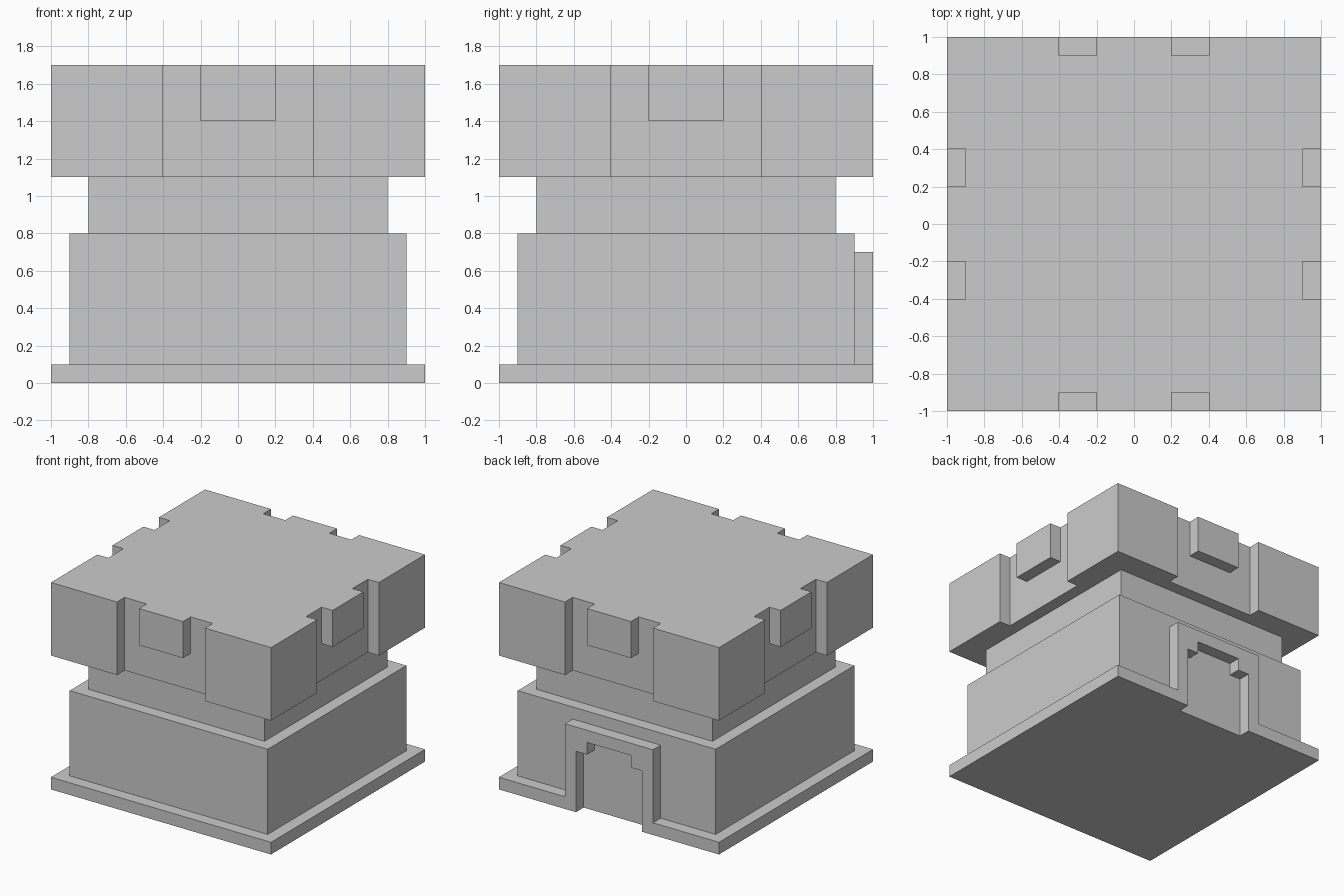
import bpy
import bmesh
from mathutils import Matrix, Vector
from math import pi

if "Cube" in bpy.data.objects:
    bpy.data.objects.remove(bpy.data.objects["Cube"])


def prism(name, outline, depth, matrix=None):
    """Extrude a flat outline along z, then place it with a matrix."""
    bm = bmesh.new()
    face = bm.faces.new([bm.verts.new((x, y, 0)) for x, y in outline])
    ext = bmesh.ops.extrude_face_region(bm, geom=[face])
    top = [v for v in ext["geom"] if isinstance(v, bmesh.types.BMVert)]
    bmesh.ops.translate(bm, verts=top, vec=(0, 0, depth))
    bmesh.ops.recalc_face_normals(bm, faces=bm.faces)
    if matrix is not None:
        bm.transform(matrix)
    mesh = bpy.data.meshes.new(name)
    bm.to_mesh(mesh)
    bm.free()
    obj = bpy.data.objects.new(name, mesh)
    bpy.context.collection.objects.link(obj)
    return obj


def lift(z):
    return Matrix.Translation((0, 0, z))


def square(r):
    return [(-r, -r), (r, -r), (r, r), (-r, r)]


turns = [Matrix.Rotation(k * pi / 2, 4, "Z") for k in range(4)]

# Base slab, notched at the back where the doorway stands
prism("base_slab", [(-1, -1), (1, -1), (1, 1), (0.4, 1), (0.4, 0.9),
                    (-0.4, 0.9), (-0.4, 1), (-1, 1)], 0.1)

# Tower body and narrower neck
prism("body", square(0.9), 0.7, lift(0.1))
prism("neck", square(0.8), 0.3, lift(0.8))

# Door frame with stepped opening, in the x-z plane on the back wall
half = [(0.4, 0.7), (0.4, 0), (0.3, 0), (0.3, 0.5), (0.2, 0.5), (0.2, 0.6)]
frame = half + [(-x, z) for x, z in reversed(half)]
prism("door_frame", frame, 0.1,
      Matrix.Translation((0, 1, 0)) @ Matrix.Rotation(pi / 2, 4, "X"))

# Overhanging head with a recess in the middle of each side
side = [(1, -1), (1, -0.4), (0.9, -0.4), (0.9, 0.4), (1, 0.4)]
head = [(t @ Vector((x, y, 0))).xy for t in turns for x, y in side]
prism("head", head, 0.6, lift(1.1))

# Hanging block in each recess
for i, t in enumerate(turns):
    prism(f"recess_block_{i + 1}",
          [(0.9, -0.2), (1, -0.2), (1, 0.2), (0.9, 0.2)], 0.3, t @ lift(1.4))
